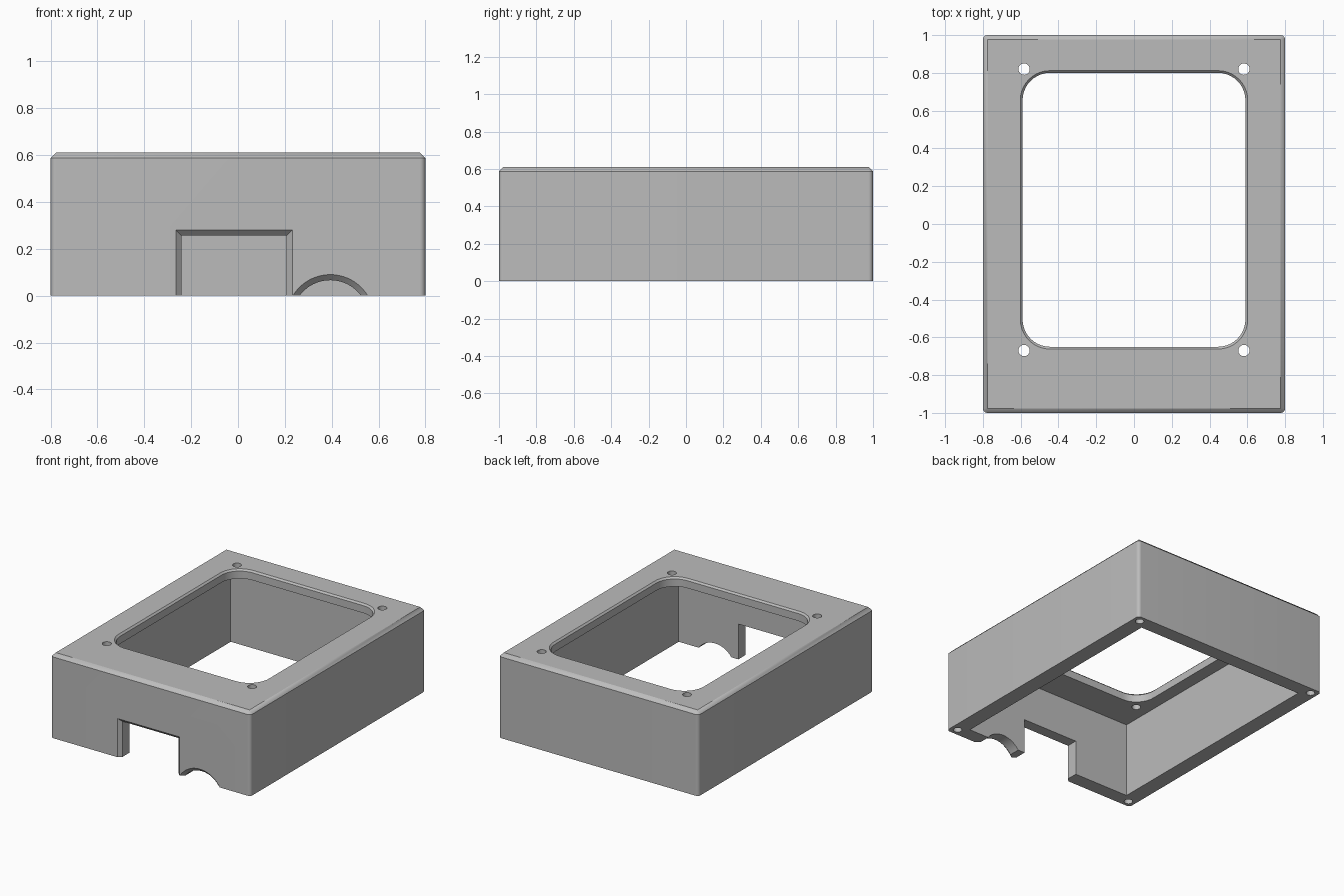
import bpy, bmesh
from math import sin, cos, pi, radians
from mathutils import Vector

if "Cube" in bpy.data.objects:
    bpy.data.objects.remove(bpy.data.objects["Cube"], do_unlink=True)

W, L, H = 0.8, 1.0, 0.612      # half width, half length, height
CH = 0.024                     # edge chamfer
CEIL = 0.546                   # underside of the top plate
WALL_X, WALL_Y = 0.115, 0.105

grey = bpy.data.materials.new("plain grey")
grey.use_nodes = True
grey.diffuse_color = (0.5, 0.5, 0.5, 1)
grey.node_tree.nodes["Principled BSDF"].inputs["Base Color"].default_value = (0.5, 0.5, 0.5, 1)


def rounded(hx, hy, r, cy=0, seg=10):
    """Outline of a rounded rectangle."""
    pts = []
    for k, (sx, sy) in enumerate([(1, 1), (-1, 1), (-1, -1), (1, -1)]):
        for i in range(seg + 1):
            a = (k + i / seg) * pi / 2
            pts.append((sx * (hx - r) + r * cos(a), cy + sy * (hy - r) + r * sin(a)))
    return pts


def circle(x, y, r, n=32):
    return [(x + r * cos(2 * pi * i / n), y + r * sin(2 * pi * i / n)) for i in range(n)]


def rect(x0, x1, y0, y1):
    return [(x0, y0), (x1, y0), (x1, y1), (x0, y1)]


def loft(name, rings, along_y=False):
    """Closed solid through (outline, level) rings, stacked along z or y."""
    bm = bmesh.new()
    loops = []
    for outline, t in rings:
        loops.append([bm.verts.new((a, t, b) if along_y else (a, b, t)) for a, b in outline])
    n = len(loops[0])
    for lo, hi in zip(loops, loops[1:]):
        for i in range(n):
            j = (i + 1) % n
            bm.faces.new((lo[i], lo[j], hi[j], hi[i]))
    bm.faces.new(loops[0][::-1])
    bm.faces.new(loops[-1])
    bmesh.ops.remove_doubles(bm, verts=bm.verts, dist=1e-5)
    bmesh.ops.recalc_face_normals(bm, faces=bm.faces)
    mesh = bpy.data.meshes.new(name)
    bm.to_mesh(mesh)
    bm.free()
    mesh.materials.append(grey)
    obj = bpy.data.objects.new(name, mesh)
    bpy.context.collection.objects.link(obj)
    return obj


# Housing block: rounded upright edges, chamfered top edge
body = loft("housing", [(rounded(W, L, CH), 0), (rounded(W, L, CH), H - CH),
                        (rounded(W - CH, L - CH, 0), H)])

# Inner cavity, open at the bottom
cutters = [loft("cavity", [(rect(-W + WALL_X, W - WALL_X, -L + WALL_Y, L - WALL_Y), t)
                           for t in (-0.1, CEIL)])]

# Window in the top plate, with a fine chamfer round its rim
WY, WIN_C = 0.725, 0.075
cutters.append(loft("window", [
    (rounded(0.59, WY, 0.145, WIN_C), CEIL - 0.05),
    (rounded(0.59, WY, 0.145, WIN_C), H - 0.012),
    (rounded(0.602, WY + 0.012, 0.157, WIN_C), H),
    (rounded(0.602, WY + 0.012, 0.157, WIN_C), H + 0.1)]))

# Screw holes: through the top plate, and blind in the bottom rim
for sx in (-1, 1):
    for sy in (-1, 1):
        top = circle(sx * 0.582, WIN_C + sy * 0.745, 0.03)
        cutters.append(loft("top_hole", [(top, CEIL - 0.05), (top, H + 0.1)]))
        low = circle(sx * 0.748, sy * 0.95, 0.029)
        cutters.append(loft("bottom_hole", [(low, -0.1), (low, 0.2)]))


def front_cut(name, outline):
    """Opening through the front wall, chamfered on the outside."""
    return loft(name, [(outline(CH), -L - 0.1), (outline(CH), -L), (outline(0), -L + CH),
                       (outline(0), -L + WALL_Y + 0.05)], along_y=True)


# Square notch and round cable arch in the front wall
cutters.append(front_cut("notch", lambda c: rect(-0.241 - c, 0.208 + c, -0.1, 0.256 + c)))
cutters.append(front_cut("cable_arch", lambda c: circle(0.394, -0.097, 0.163 + c, 96)))

for cutter in cutters:
    cutter.hide_render = True
    mod = body.modifiers.new(cutter.name, "BOOLEAN")
    mod.operation, mod.solver, mod.object = "DIFFERENCE", "EXACT", cutter

bpy.ops.object.select_all(action="DESELECT")
bpy.context.view_layer.objects.active = body
body.select_set(True)
for mod in list(body.modifiers):
    bpy.ops.object.modifier_apply(modifier=mod.name)
for cutter in cutters:
    bpy.data.objects.remove(cutter, do_unlink=True)

bpy.ops.object.shade_smooth_by_angle(angle=radians(30))
